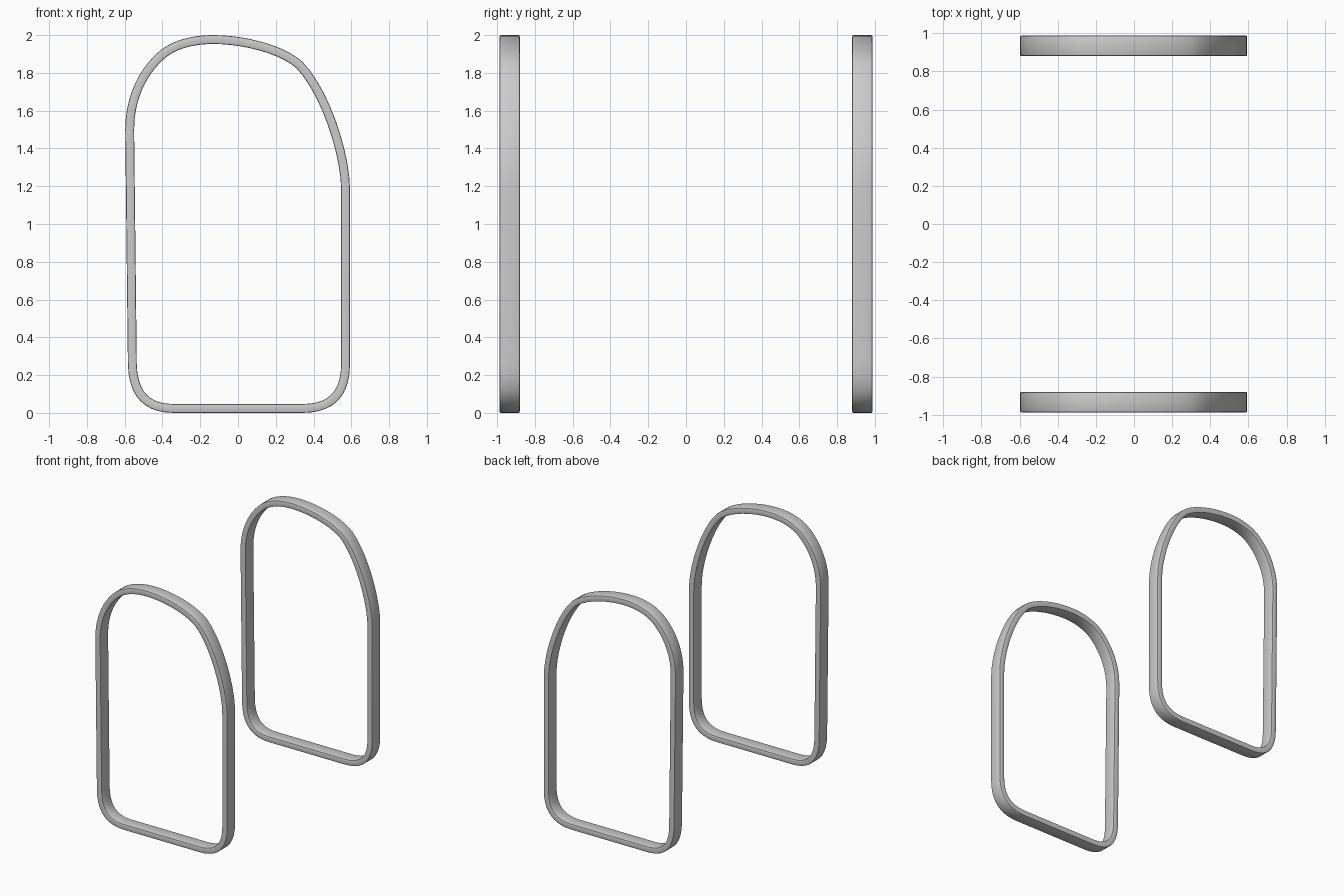
import bpy, bmesh, math
from mathutils import Vector
from mathutils.geometry import interpolate_bezier

if "Cube" in bpy.data.objects:
    bpy.data.objects.remove(bpy.data.objects["Cube"])

# Outer outline in (x, z), counter-clockwise: start, handle, handle, end
ARCS = [
    ((0.34, 0.0), (0.50, 0.0), (0.593, 0.08), (0.593, 0.26)),
    ((0.593, 1.18), (0.593, 1.38), (0.48, 1.72), (0.34, 1.86)),
    ((0.34, 1.86), (0.24, 1.95), (0.03, 2.0), (-0.13, 2.0)),
    ((-0.13, 2.0), (-0.24, 2.0), (-0.34, 1.975), (-0.41, 1.92)),
    ((-0.41, 1.92), (-0.52, 1.83), (-0.597, 1.68), (-0.597, 1.5)),
    ((-0.583, 0.26), (-0.58, 0.08), (-0.49, 0.0), (-0.34, 0.0)),
]
WIDTH, Y_OUT, Y_IN, EDGE = 0.047, 0.987, 0.88, 0.007


def outline():
    pts = []
    for arc in ARCS:
        for p in interpolate_bezier(*[Vector((x, z, 0)) for x, z in arc], 11):
            if not pts or (p - pts[-1]).length > 1e-4:
                pts.append(p)
    return pts


def frame(name, y0, y1):
    pts = outline()
    n = len(pts)
    # Rounded-edge section: (inset from outline, y)
    e = EDGE
    section = []
    for cx, cy, a0 in ((e, y0 + e, 180), (WIDTH - e, y0 + e, 270),
                       (WIDTH - e, y1 - e, 0), (e, y1 - e, 90)):
        for k in range(3):
            a = math.radians(a0 + 45 * k)
            section.append((cx + e * math.cos(a), cy + e * math.sin(a)))
    bm = bmesh.new()
    rings = []
    for i, p in enumerate(pts):
        d0 = (p - pts[i - 1]).normalized()
        d1 = (pts[(i + 1) % n] - p).normalized()
        t = (d0 + d1).normalized()
        inward = Vector((-t.y, t.x))
        rings.append([bm.verts.new((p.x + inward.x * s, y, p.y + inward.y * s))
                      for s, y in section])
    m = len(section)
    for i in range(n):
        a, b = rings[i], rings[(i + 1) % n]
        for j in range(m):
            k = (j + 1) % m
            bm.faces.new((a[j], b[j], b[k], a[k]))
    bmesh.ops.recalc_face_normals(bm, faces=bm.faces)
    for f in bm.faces:
        f.smooth = True
    mesh = bpy.data.meshes.new(name)
    bm.to_mesh(mesh)
    bm.free()
    ob = bpy.data.objects.new(name, mesh)
    bpy.context.collection.objects.link(ob)
    bpy.context.view_layer.objects.active = ob
    ob.select_set(True)
    bpy.ops.object.shade_smooth_by_angle(angle=math.radians(35))
    ob.select_set(False)


# Two matching side frames
frame("front_frame", -Y_OUT, -Y_IN)
frame("back_frame", Y_IN, Y_OUT)
